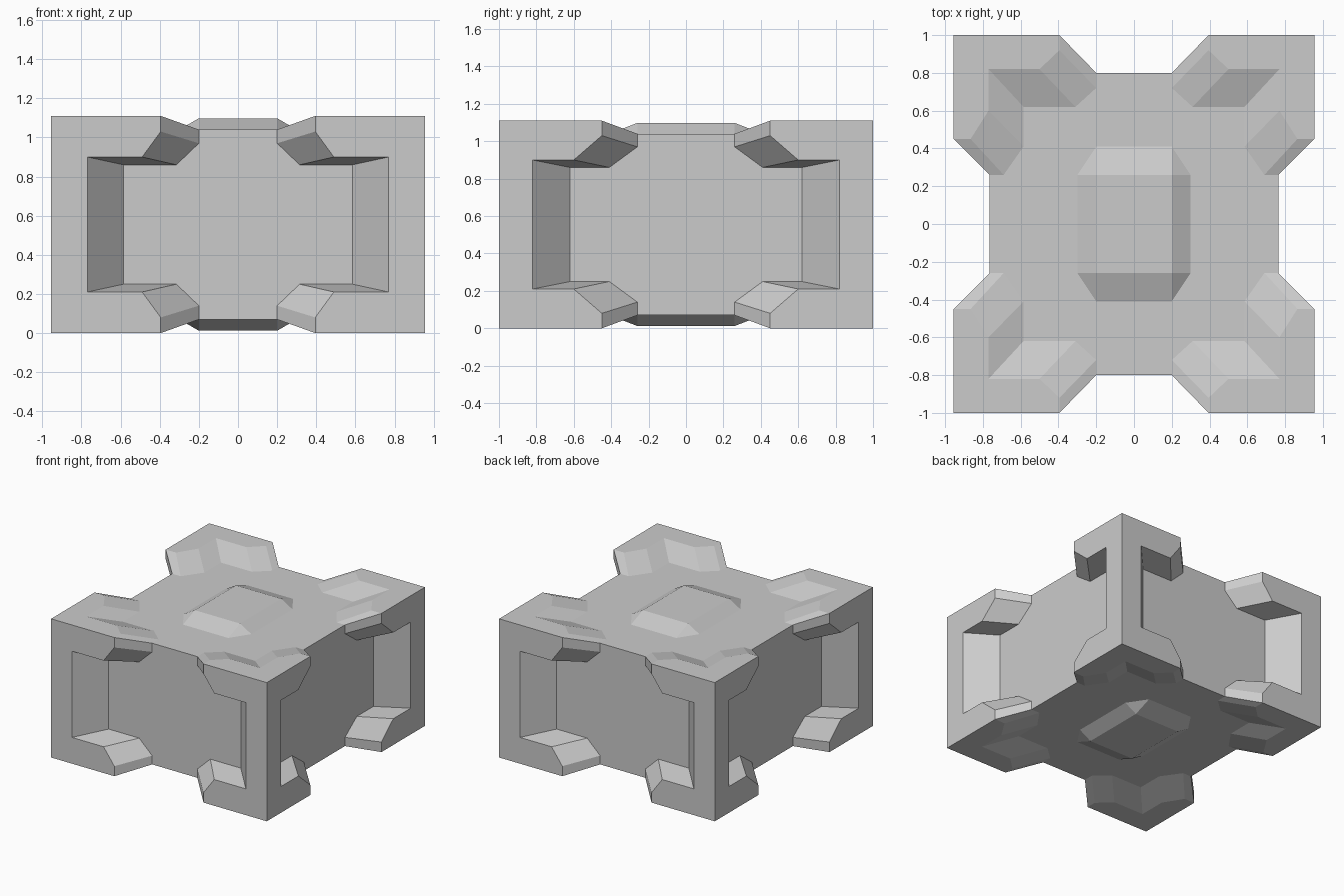
import bpy, bmesh

if "Cube" in bpy.data.objects:
    bpy.data.objects.remove(bpy.data.objects["Cube"])

H = 0.555                      # half height
X, Y = 0.955, 1.0              # outer half sizes
CX, CY, CZ = 0.765, 0.80, 0.485  # recessed half sizes

bm = bmesh.new()


def face(points):
    """Add a face in all eight mirrored octants."""
    for sx in (-1, 1):
        for sy in (-1, 1):
            for sz in (-1, 1):
                bm.faces.new([bm.verts.new((x * sx, y * sy, z * sz))
                              for x, y, z in points])


def recess(rim, floor, rim_rest, floor_rest):
    """Raised rim face, sloped walls, and recessed floor of one side."""
    face(rim + rim_rest)
    face(floor + floor_rest)
    for i in range(len(rim) - 1):
        face([rim[i], rim[i + 1], floor[i + 1], floor[i]])


# front and back sides
recess([(x, Y, z) for x, z in
        [(.395, H), (.395, .475), (.49, .345), (.77, .345), (.77, 0)]],
       [(x, CY, z) for x, z in
        [(.2, CZ), (.2, .415), (.315, .305), (.585, .305), (.585, 0)]],
       [(X, Y, 0), (X, Y, H)],
       [(0, CY, 0), (0, CY, CZ)])

# left and right sides
recess([(X, y, z) for y, z in
        [(.45, H), (.45, .475), (.60, .345), (.82, .345), (.82, 0)]],
       [(CX, y, z) for y, z in
        [(.26, CZ), (.26, .415), (.41, .305), (.62, .305), (.62, 0)]],
       [(X, Y, 0), (X, Y, H)],
       [(CX, 0, 0), (CX, 0, CZ)])

# top and bottom, with the floor cut out around the centre panel
panel = [(.3, 0, CZ), (.3, .26, CZ), (.2, .41, CZ), (0, .41, CZ)]
recess([(x, y, H) for x, y in
        [(.395, Y), (.395, .92), (.5, .82), (.77, .82), (.77, .6), (.865, .45), (X, .45)]],
       [(x, y, CZ) for x, y in
        [(.2, CY), (.2, .72), (.31, .62), (.585, .62), (.585, .41), (.69, .26), (CX, .26)]],
       [(X, Y, H)],
       [(CX, 0, CZ)] + panel + [(0, CY, CZ)])

# raised centre panel
P = 0.543
side, corner, end = (.2, 0, P), (.2, .26, P), (0, .26, P)
face([panel[0], panel[1], corner, side])
face([panel[1], panel[2], corner])
face([panel[2], panel[3], end, corner])
face([side, corner, end, (0, 0, P)])

# weld the octants into one closed shell
bmesh.ops.remove_doubles(bm, verts=bm.verts[:], dist=1e-4)
bmesh.ops.recalc_face_normals(bm, faces=bm.faces[:])

mesh = bpy.data.meshes.new("crate_shell")
bm.to_mesh(mesh)
bm.free()
crate = bpy.data.objects.new("crate_shell", mesh)
crate.location.z = H
bpy.context.collection.objects.link(crate)
